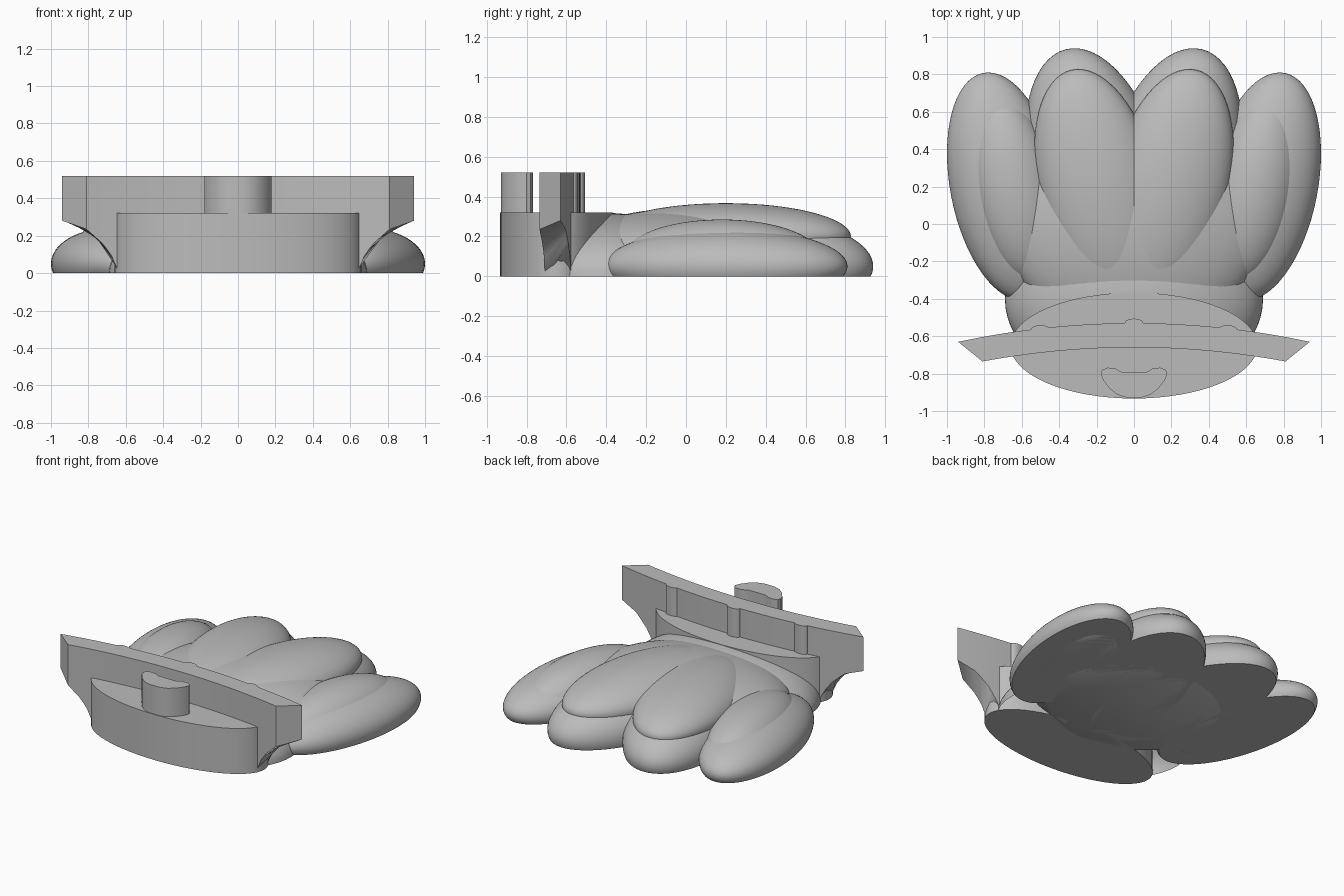
import bpy, bmesh, math
from mathutils import Matrix, Vector

cube = bpy.data.objects.get("Cube")
if cube:
    bpy.data.objects.remove(cube, do_unlink=True)

grey = bpy.data.materials.new("plain_grey")
grey.use_nodes = True
grey.diffuse_color = (0.5, 0.5, 0.5, 1)
grey.node_tree.nodes["Principled BSDF"].inputs["Base Color"].default_value = (0.5, 0.5, 0.5, 1)


def finish(name, bm, angle=40):
    bmesh.ops.recalc_face_normals(bm, faces=bm.faces)
    mesh = bpy.data.meshes.new(name)
    bm.to_mesh(mesh)
    bm.free()
    mesh.materials.append(grey)
    obj = bpy.data.objects.new(name, mesh)
    bpy.context.collection.objects.link(obj)
    bpy.ops.object.select_all(action='DESELECT')
    obj.select_set(True)
    bpy.context.view_layer.objects.active = obj
    bpy.ops.object.shade_smooth_by_angle(angle=math.radians(angle))
    return obj


def dome(name, centre, radii, lean=0):
    """Ellipsoid leaning sideways, cut flat on the ground."""
    bm = bmesh.new()
    bmesh.ops.create_uvsphere(bm, u_segments=64, v_segments=40, radius=1)
    bm.transform(Matrix.Translation(centre) @ Matrix.Rotation(math.radians(-lean), 4, 'Z')
                 @ Matrix.Diagonal((*radii, 1)))
    cut = bmesh.ops.bisect_plane(bm, geom=bm.verts[:] + bm.edges[:] + bm.faces[:],
                                 plane_co=(0, 0, 0), plane_no=(0, 0, 1), clear_inner=True)
    rim = [e for e in cut["geom_cut"] if isinstance(e, bmesh.types.BMEdge)]
    bmesh.ops.holes_fill(bm, edges=rim, sides=0)
    return finish(name, bm)


def prism(name, outline, bottom, top):
    bm = bmesh.new()
    face = bm.faces.new([bm.verts.new((x, y, bottom)) for x, y in outline])
    new = bmesh.ops.extrude_face_region(bm, geom=[face])["geom"]
    bmesh.ops.translate(bm, vec=(0, 0, top - bottom),
                        verts=[v for v in new if isinstance(v, bmesh.types.BMVert)])
    return finish(name, bm, 30)


def ellipse(cx, cy, rx, ry, count=64):
    return [(cx + rx * math.cos(math.tau * i / count), cy + ry * math.sin(math.tau * i / count))
            for i in range(count)]


# Four rounded lobes, each with a raised pad on top
for side, s in (("left", 1), ("right", -1)):
    dome(f"{side}_inner_lobe", (0.195 * s, 0.255, 0.05), (0.36, 0.70, 0.265), 14 * s)
    dome(f"{side}_inner_pad", (0.19 * s, 0.20, 0.20), (0.32, 0.64, 0.167), 13 * s)
    dome(f"{side}_outer_lobe", (0.688 * s, 0.20, 0.05), (0.294, 0.619, 0.19), 11 * s)
    dome(f"{side}_outer_pad", (0.64 * s, 0.18, 0.10), (0.235, 0.50, 0.185), 11 * s)

# Palm and the swelling cuff that meets the base
dome("palm", (0, 0, 0.12), (0.70, 0.60, 0.222))
dome("cuff", (0, -0.40, 0), (0.69, 0.50, 0.318))

# Oval base with a flat top
prism("oval_base", ellipse(0, -0.65, 0.66, 0.283), 0, 0.32)

# Curved cross bar with undercut, slanted ends
UNDERCUT = [(0.64, 0), (0.66, 0.07), (0.72, 0.155), (0.81, 0.235), (0.94, 0.28)]


def underside(x):
    x = abs(x)
    for (x0, z0), (x1, z1) in zip(UNDERCUT, UNDERCUT[1:]):
        if x <= x1:
            return z0 + (z1 - z0) * max(0, x - x0) / (x1 - x0)
    return UNDERCUT[-1][1]


bm = bmesh.new()
rings = []
STEPS = 60
for i in range(STEPS + 1):
    t = 2 * i / STEPS - 1
    xf, xb = 0.81 * t, 0.94 * t
    yf, yb = -0.66 - 0.075 * t * t, -0.53 - 0.10 * t * t
    rings.append([bm.verts.new(p) for p in ((xf, yf, underside(xf)), (xb, yb, underside(xb)),
                                            (xb, yb, 0.52), (xf, yf, 0.52))])
for a, b in zip(rings, rings[1:]):
    for k in range(4):
        bm.faces.new((a[k], a[(k + 1) % 4], b[(k + 1) % 4], b[k]))
bm.faces.new(rings[0])
bm.faces.new(rings[-1])
finish("cross_bar", bm, 30)

# Shallow ribs behind the bar
for name, x, y in (("left", 0.5, -0.565), ("middle", 0, -0.53), ("right", -0.5, -0.565)):
    prism(f"{name}_rib", ellipse(x, y, 0.05, 0.024, 24), 0.2, 0.52)

# Peg with two small shoulders and a rounded front
half = [(0.07, -0.79), (0.10, -0.772), (0.14, -0.768), (0.17, -0.78), (0.178, -0.80),
        (0.165, -0.835), (0.13, -0.88), (0.09, -0.912), (0.04, -0.928)]
prism("peg", half + [(-x, y) for x, y in reversed(half)], 0.1, 0.52)
